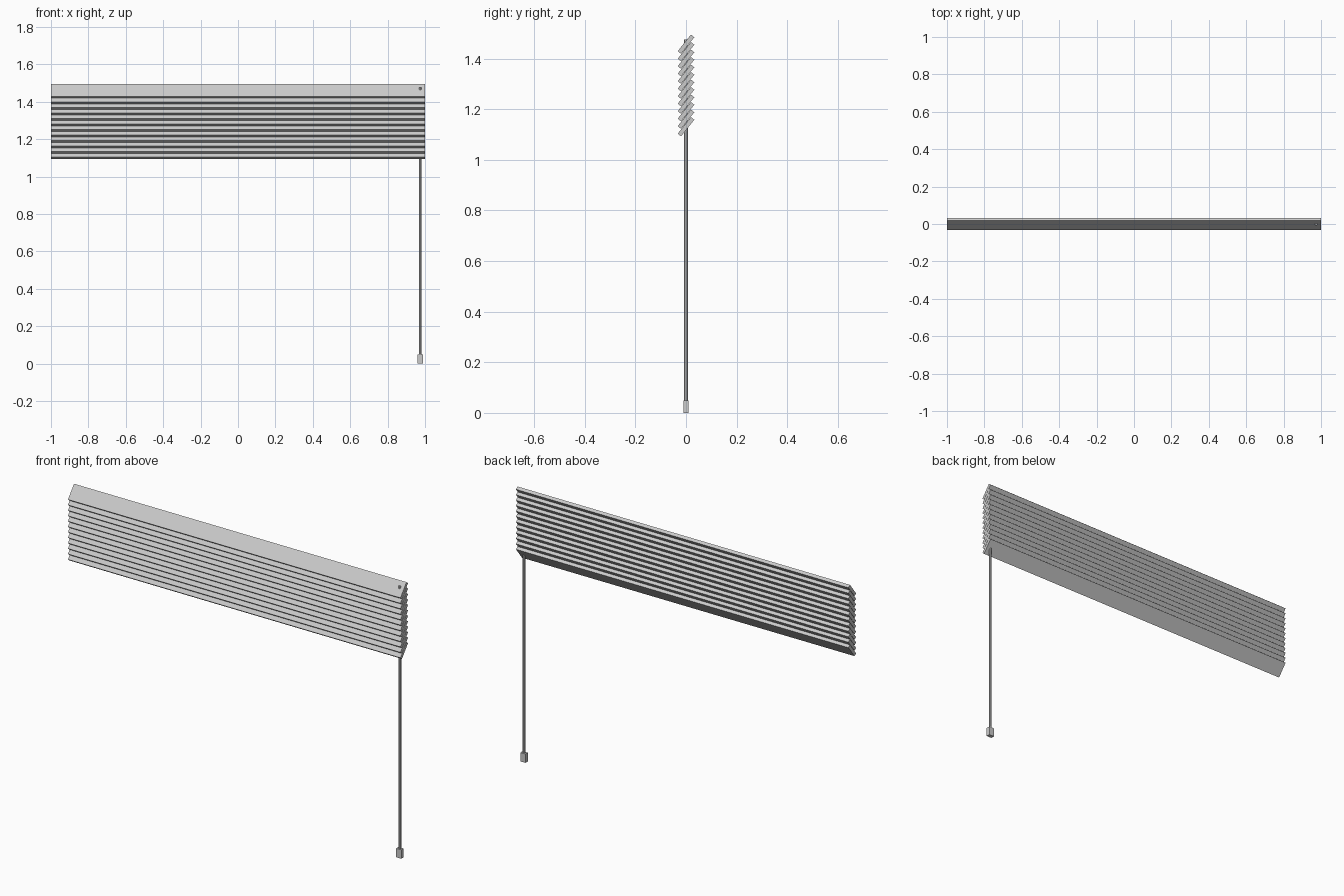
import bpy
from math import radians

if "Cube" in bpy.data.objects:
    bpy.data.objects.remove(bpy.data.objects["Cube"])

SLATS = 12
Z_TOP, Z_BOTTOM = 1.457, 1.131   # centres of the top and bottom slats
DEPTH, THICK, TILT = 0.084, 0.017, radians(51.5)


def box(name, size, loc, tilt=0.0):
    bpy.ops.mesh.primitive_cube_add(size=1, location=loc, rotation=(tilt, 0, 0))
    ob = bpy.context.object
    ob.name = name
    ob.scale = size
    return ob


# tilted slats, front edge low and back edge high
step = (Z_TOP - Z_BOTTOM) / (SLATS - 1)
for i in range(SLATS):
    box(f"slat_{i + 1}", (2.0, DEPTH, THICK), (0, 0, Z_BOTTOM + i * step), TILT)

# control wand running up through the slats
WAND_X = 0.974
wand_low, wand_high = 0.04, 1.475
bpy.ops.mesh.primitive_cylinder_add(
    vertices=8, radius=0.007, depth=wand_high - wand_low,
    location=(WAND_X, 0, (wand_low + wand_high) / 2))
bpy.context.object.name = "wand"

# handle at the foot of the wand
box("wand_handle", (0.031, 0.021, 0.048), (WAND_X, 0, 0.024))
